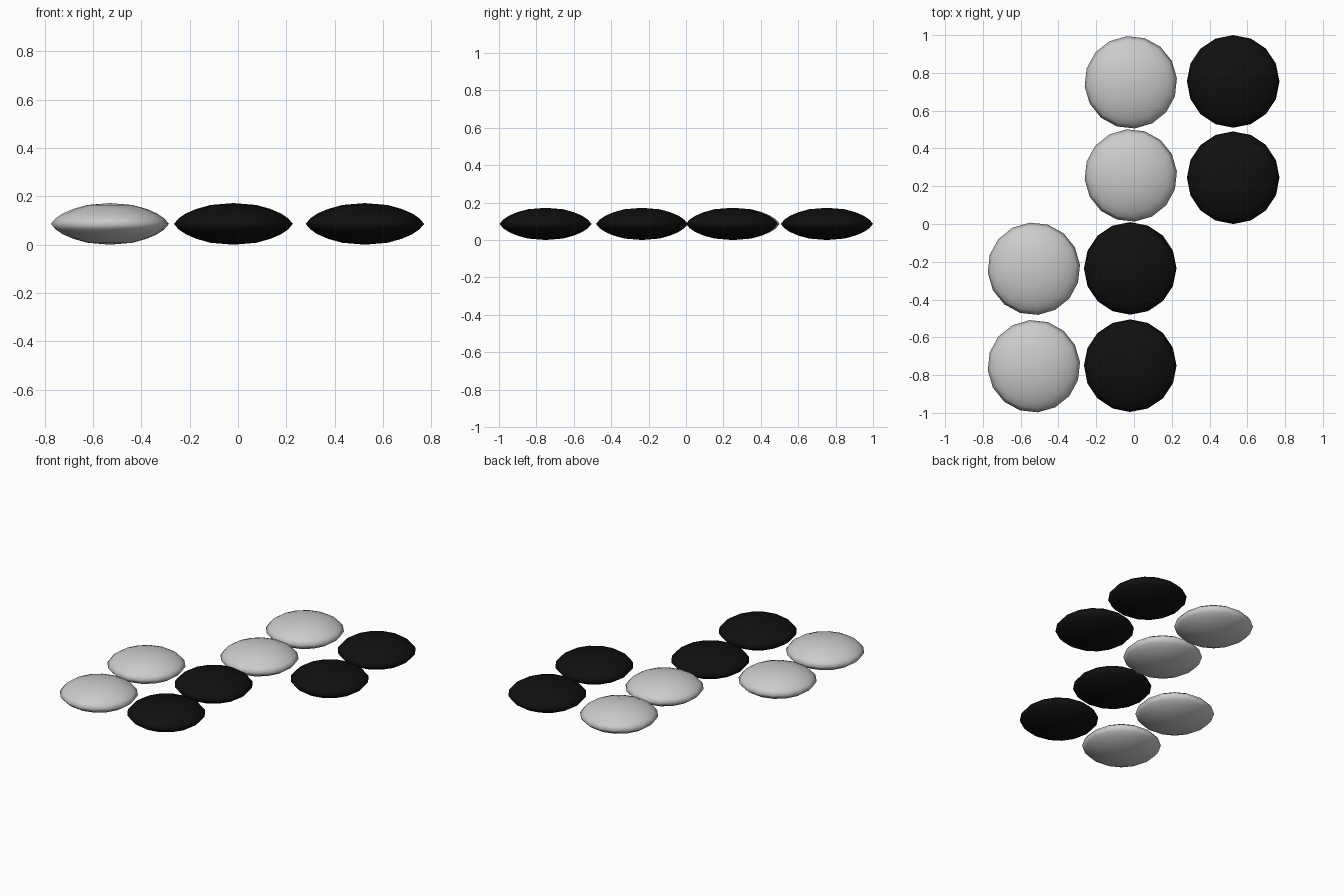
import bpy, math

if "Cube" in bpy.data.objects:
    bpy.data.objects.remove(bpy.data.objects["Cube"])

R, H = 0.245, 0.086
# lens half-profile from lower pole to upper pole (radius, height)
UPPER = [(1.0, 0.0), (0.92, 0.27), (0.80, 0.50), (0.62, 0.72), (0.38, 0.91)]
RINGS = [(r, -z) for r, z in reversed(UPPER[1:])] + UPPER
N = 16

black = bpy.data.materials.new("black")
black.diffuse_color = (0.005, 0.005, 0.005, 1)
black.use_nodes = True
black.node_tree.nodes["Principled BSDF"].inputs["Base Color"].default_value = black.diffuse_color


def stone(name, x, y, turn=0.0, mat=None):
    verts = [(0, 0, -H)]
    for r, z in RINGS:
        for i in range(N):
            a = 2 * math.pi * i / N + math.radians(turn)
            verts.append((R * r * math.cos(a), R * r * math.sin(a), H * z))
    verts.append((0, 0, H))
    top, last = len(verts) - 1, 1 + (len(RINGS) - 1) * N
    faces = []
    for i in range(N):
        j = (i + 1) % N
        faces.append((0, 1 + j, 1 + i))
        faces.append((top, last + i, last + j))
        for k in range(len(RINGS) - 1):
            b = 1 + k * N
            faces.append((b + i, b + j, b + N + j, b + N + i))
    me = bpy.data.meshes.new(name)
    me.from_pydata(verts, [], faces)
    me.shade_smooth()
    if mat:
        me.materials.append(mat)
    ob = bpy.data.objects.new(name, me)
    ob.location = (x, y, H)
    bpy.context.collection.objects.link(ob)


# dark stones
for k, (x, y) in enumerate([(0.525, 0.755), (0.525, 0.245), (-0.02, -0.235), (-0.02, -0.75)]):
    stone(f"black_stone_{k + 1}", x, y, 0, black)

# light stones, each turned a little
for k, (x, y, t) in enumerate([(-0.017, 0.75, 5), (-0.017, 0.257, 5),
                               (-0.53, -0.237, 5), (-0.53, -0.753, 5)]):
    stone(f"white_stone_{k + 1}", x, y, t)
